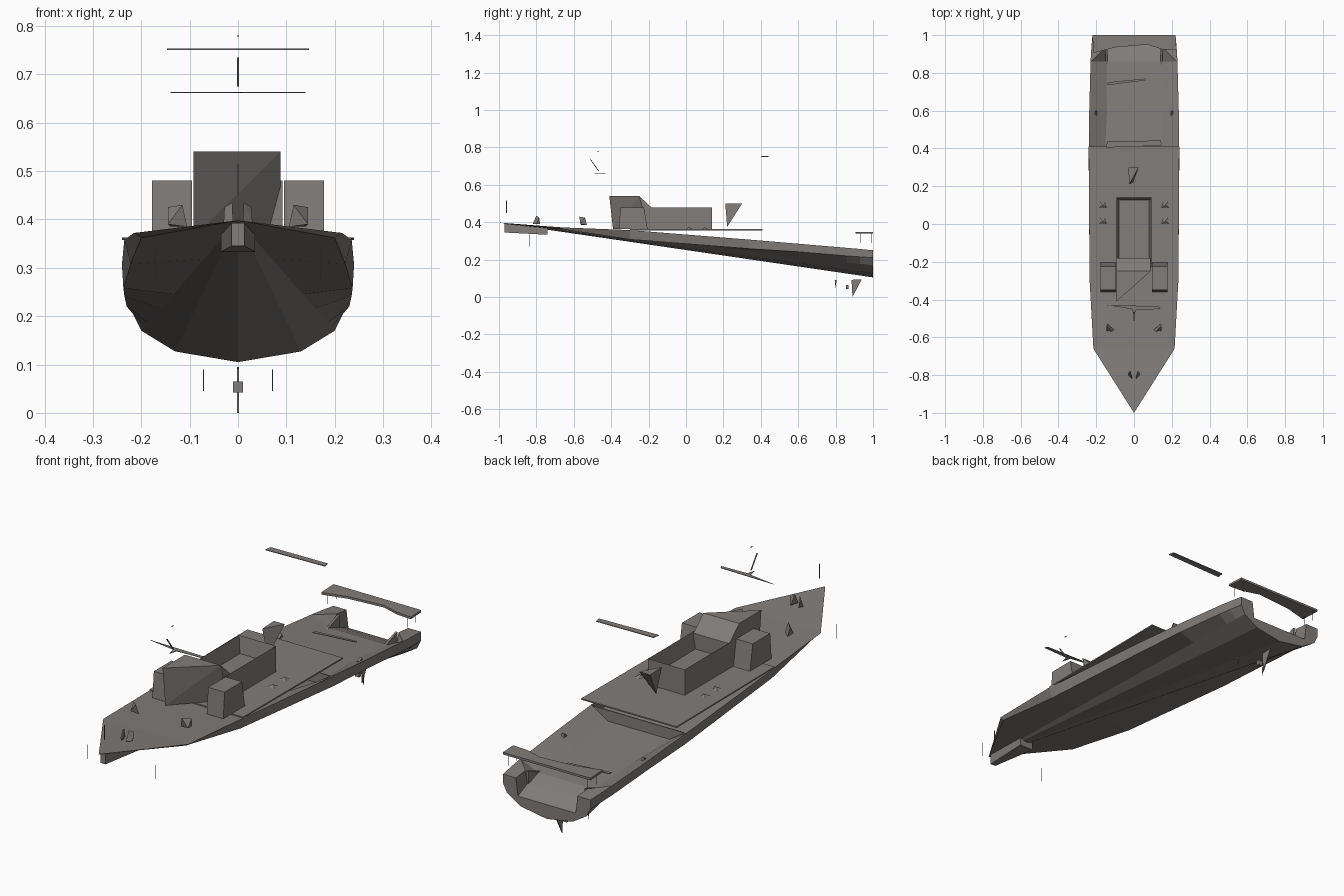
import bpy, bmesh
from mathutils import Vector

old = bpy.data.objects.get("Cube")
if old:
    bpy.data.objects.remove(old)

grey = bpy.data.materials.new("warm_grey")
grey.use_nodes = True
COLOUR = (0.22, 0.205, 0.195, 1)
grey.diffuse_color = COLOUR
grey.node_tree.nodes["Principled BSDF"].inputs["Base Color"].default_value = COLOUR


def finish(name, bm, mirror=False):
    bmesh.ops.remove_doubles(bm, verts=bm.verts, dist=0.0005)
    bmesh.ops.recalc_face_normals(bm, faces=bm.faces)
    me = bpy.data.meshes.new(name)
    bm.to_mesh(me)
    bm.free()
    me.materials.append(grey)
    ob = bpy.data.objects.new(name, me)
    bpy.context.collection.objects.link(ob)
    if mirror:
        ob.modifiers.new("mirror", "MIRROR")
    return ob


def prism(name, pts, shift, mirror=False):
    """Extrude a closed outline of 3D points along a vector."""
    bm = bmesh.new()
    face = bm.faces.new([bm.verts.new(p) for p in pts])
    top = bmesh.ops.extrude_face_region(bm, geom=[face])["geom"]
    moved = [v for v in top if isinstance(v, bmesh.types.BMVert)]
    bmesh.ops.translate(bm, verts=moved, vec=Vector(shift))
    return finish(name, bm, mirror)


def side_prism(name, x0, x1, outline, mirror=False):
    return prism(name, [(x0, y, z) for y, z in outline], (x1 - x0, 0, 0), mirror)


def plate(name, outline, z, thick, mirror=False):
    return prism(name, [(x, y, z) for x, y in outline], (0, 0, thick), mirror)


def box(name, x0, x1, y0, y1, z0, z1, mirror=False):
    return plate(name, [(x0, y0), (x1, y0), (x1, y1), (x0, y1)], z0, z1 - z0, mirror)


def solid(name, pts, mirror=False):
    """Convex solid around a few points."""
    bm = bmesh.new()
    bmesh.ops.convex_hull(bm, input=[bm.verts.new(p) for p in pts])
    bmesh.ops.dissolve_limit(bm, angle_limit=0.01, verts=bm.verts, edges=bm.edges)
    return finish(name, bm, mirror)


# Hull: half sections lofted from the bow point to the transom, then mirrored
BOW = Vector((0, -1, 0.398))
STERN = [Vector(p) for p in ((0, 1, 0.105), (0.13, 1, 0.127), (0.2, 1, 0.17))]
# y, knuckle x and z, gunwale x and z, rim width, floor inset, floor z
STATIONS = [
    (-0.66, 0.2, 0.362, 0.215, 0.372, 0.03, 0.01, 0.372),
    (-0.3, 0.222, 0.308, 0.235, 0.358, 0.03, 0.01, 0.358),
    (0.34, 0.237, 0.258, 0.24, 0.307, 0.004, 0.08, 0.256),
    (0.6, 0.235, 0.242, 0.237, 0.285, 0.004, 0.09, 0.242),
    (0.86, 0.23, 0.22, 0.23, 0.263, 0.004, 0.08, 0.225),
    (0.93, 0.226, 0.215, 0.226, 0.257, 0.07, 0.01, 0.2),
    (1.0, 0.22, 0.21, 0.22, 0.25, 0.065, 0.01, 0.17),
]
bm = bmesh.new()
apex = bm.verts.new(BOW)
rings = []
for y, kx, kz, gx, gz, rim, inset, floor in STATIONS:
    t = (y - BOW.y) / (1 - BOW.y)
    ring = [BOW.lerp(s, t) for s in STERN]
    ring += [(kx, y, kz), (gx, y, gz), (gx - rim, y, gz),
             (gx - rim - inset, y, floor), (0, y, floor)]
    rings.append([bm.verts.new(p) for p in ring])
for a, b in zip(rings[0], rings[0][1:]):
    bm.faces.new((apex, a, b))
for k, (ra, rb) in enumerate(zip(rings, rings[1:])):
    spans = 4 if k == 1 else len(ra) - 1     # hollow beneath the main deck
    for i in range(spans):
        bm.faces.new((ra[i], ra[i + 1], rb[i + 1], rb[i]))
bm.faces.new(rings[-1])
finish("hull", bm, True)

# Stem block under the bow, narrow in front
solid("stem_block", [(s * x, y, z) for s in (-1, 1) for x, y, z in
                     ((0.013, -0.97, 0.345), (0.013, -0.97, 0.393),
                      (0.035, -0.74, 0.333), (0.035, -0.74, 0.368))])

# Main deck plate overhanging the open stern well, with a low bulkhead below it
plate("main_deck", [(0.235, -0.3), (0.24, 0.41), (-0.24, 0.41), (-0.235, -0.3)], 0.357, 0.006)
prism("well_bulkhead", [(-0.23, 0.335, 0.305), (0.23, 0.335, 0.305),
                        (0.156, 0.335, 0.256), (-0.156, 0.335, 0.256)], (0, 0.005, 0))

# Bridge: wedge in plan, with a diagonal front wall and sloping back
L, R = -0.092, 0.088
solid("bridge", [(L, -0.41, 0.54), (L, -0.25, 0.54), (R, -0.25, 0.54),
                 (L, -0.18, 0.475), (R, -0.18, 0.475),
                 (L, -0.39, 0.363), (L, -0.18, 0.363), (R, -0.18, 0.363), (R, -0.2, 0.363)])
side_prism("bridge_wing", 0.095, 0.178, [(-0.36, 0.363), (-0.35, 0.48), (-0.225, 0.48),
                                         (-0.205, 0.363)], True)

# Open-topped deckhouse: inset rim with a sunken floor
bm = bmesh.new()
bmesh.ops.create_cube(bm, size=1)
for v in bm.verts:
    v.co = (v.co.x * 0.185, v.co.y * 0.37 - 0.045, v.co.z * 0.117 + 0.4215)
lid = max(bm.faces, key=lambda f: f.calc_center_median().z)
bmesh.ops.inset_region(bm, faces=[lid], thickness=0.02)
bmesh.ops.translate(bm, verts=lid.verts, vec=(0, 0, -0.075))
finish("deckhouse", bm)

# Funnel fin behind the deckhouse
solid("funnel_fin", [(-0.03, 0.3, 0.5), (0.025, 0.3, 0.5), (-0.025, 0.21, 0.5),
                     (-0.005, 0.22, 0.375)])

# Crossbars and mast
plate("forward_crossbar", [(-0.14, -0.43), (0.13, -0.435), (0.14, -0.45),
                           (0.01, -0.455), (0, -0.49), (-0.01, -0.45)], 0.661, 0.002)
plate("aft_crossbar", [(-0.147, 0.405), (0.147, 0.415), (0.142, 0.442),
                       (-0.142, 0.437)], 0.75, 0.003)
side_prism("mast", -0.002, 0.002, [(-0.513, 0.735), (-0.508, 0.735),
                                   (-0.465, 0.675), (-0.47, 0.675)])
box("masthead", -0.001, 0.001, -0.475, -0.465, 0.777, 0.781)
box("bow_staff", -0.001, 0.001, -0.962, -0.958, 0.45, 0.515)
box("anchor_line", 0.171, 0.172, -0.84, -0.837, 0.27, 0.335, True)

# Stern gantry plate and its posts
plate("stern_gantry", [(-0.22, 1), (0.22, 1), (0.225, 0.92), (0.15, 0.925), (0.07, 0.95),
                       (-0.1, 0.935), (-0.215, 0.905)], 0.339, 0.01)
for y in (0.93, 0.99):
    box("gantry_post", 0.2, 0.201, y, y + 0.002, 0.29, 0.34, True)
plate("stern_well_rail", [(-0.14, 0.75), (0.06, 0.77), (0.06, 0.76), (-0.14, 0.735)], 0.25, 0.003)
side_prism("well_bracket", 0.14, 0.15, [(0.84, 0.225), (0.93, 0.2), (0.93, 0.257)], True)

# Small deck fittings
for y in (0.1, 0.015):
    solid("deck_locker", [(0.145, y - 0.015, 0.363), (0.185, y - 0.015, 0.363),
                          (0.18, y + 0.02, 0.363), (0.155, y + 0.015, 0.363),
                          (0.165, y, 0.373)], True)
solid("bollard", [(0.105, -0.56, 0.385), (0.14, -0.53, 0.385), (0.145, -0.565, 0.39),
                  (0.115, -0.57, 0.43), (0.145, -0.54, 0.425)], True)
solid("bow_winch", [(0.01, -0.82, 0.39), (0.03, -0.8, 0.39), (0.02, -0.78, 0.39),
                    (0.012, -0.8, 0.435), (0.028, -0.785, 0.425)], True)
side_prism("side_fairlead", 0.195, 0.207, [(0.56, 0.26), (0.6, 0.26), (0.595, 0.285)], True)

# Rudder and propeller fittings
side_prism("rudder", -0.002, 0.002, [(0.885, 0.092), (0.94, 0.095), (0.89, 0)])
box("propeller", -0.01, 0.01, 0.855, 0.87, 0.042, 0.065)
side_prism("shaft_strut", 0.07, 0.072, [(0.795, 0.09), (0.805, 0.09), (0.8, 0.045)], True)
